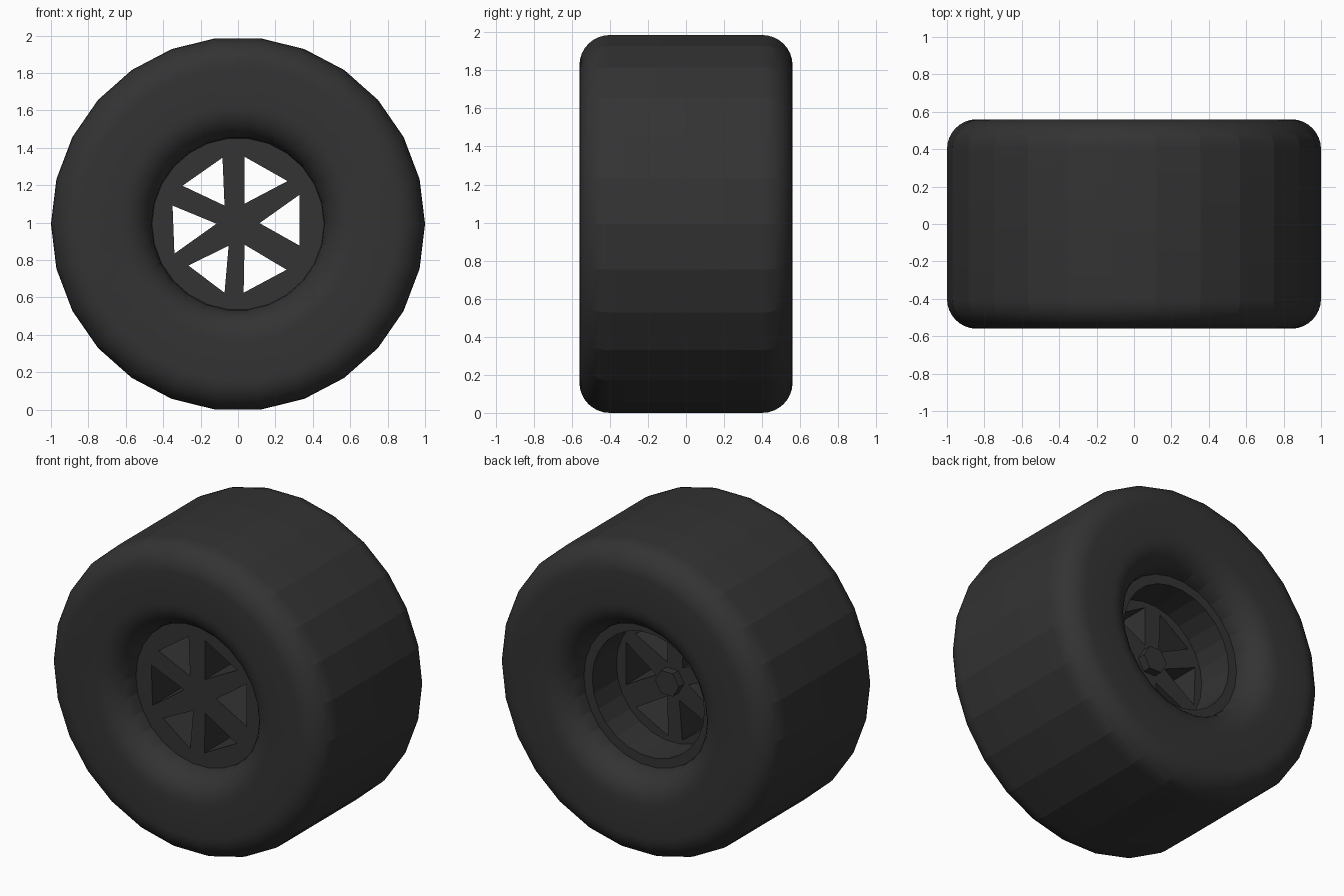
import bpy, bmesh
from math import sin, cos, pi, radians
from mathutils import Vector

if "Cube" in bpy.data.objects:
    bpy.data.objects.remove(bpy.data.objects["Cube"])

SIDES = 26
CZ = cos(pi / SIDES)          # axle height so a flat facet rests on the floor
FRONT, BACK = -0.385, 0.385   # edges of the bore
HUB_BACK = 0.14               # inner face of the spoked hub

mat = bpy.data.materials.new("dark_rubber")
mat.diffuse_color = (0.033, 0.033, 0.033, 1)
mat.use_nodes = True
mat.node_tree.nodes["Principled BSDF"].inputs["Base Color"].default_value = mat.diffuse_color


def finish(name, bm, smooth=None):
    bmesh.ops.recalc_face_normals(bm, faces=bm.faces)
    me = bpy.data.meshes.new(name)
    bm.to_mesh(me)
    bm.free()
    ob = bpy.data.objects.new(name, me)
    bpy.context.collection.objects.link(ob)
    me.materials.append(mat)
    if smooth:
        bpy.ops.object.select_all(action='DESELECT')
        ob.select_set(True)
        bpy.context.view_layer.objects.active = ob
        bpy.ops.object.shade_smooth_by_angle(angle=radians(smooth))
    return ob


def ring(bm, r, y, n=SIDES):
    return [bm.verts.new((r * cos(2 * pi * i / n), y, CZ + r * sin(2 * pi * i / n)))
            for i in range(n)]


def bridge(bm, a, b):
    for i in range(len(a)):
        j = (i + 1) % len(a)
        bm.faces.new((a[i], a[j], b[j], b[i]))


def lathe(name, profile, smooth=None):
    bm = bmesh.new()
    rings = [ring(bm, r, y) for r, y in profile]
    for a, b in zip(rings, rings[1:]):
        bridge(bm, a, b)
    return finish(name, bm, smooth)


def arc(r, y, rad, a0, a1, n=8):
    return [(r + rad * cos(radians(a0 + (a1 - a0) * i / n)),
             y + rad * sin(radians(a0 + (a1 - a0) * i / n))) for i in range(n + 1)]


# tyre: rounded inner lip, sidewall, rounded shoulder, flat tread, mirrored to the back
half = arc(0.635, FRONT, 0.175, 180, 270) + arc(0.84, -0.40, 0.16, 270, 360)
lathe("tyre", half + [(r, -y) for r, y in reversed(half)], smooth=12)

# rim barrel: flat lip at the back and the wall running in to the hub
lathe("rim_barrel", [(0.4625, BACK), (0.40, BACK), (0.40, HUB_BACK)])

# spoked hub: thick disc pierced by six triangular windows (x, z)
windows = [
    [(0.035, 1.355), (0.265, 1.225), (0.035, 1.104)],
    [(0.329, 1.152), (0.329, 0.88), (0.115, 1.0)],
    [(0.035, 0.885), (0.26, 0.751), (0.03, 0.628)],
    [(-0.05, 0.88), (-0.072, 0.628), (-0.265, 0.773)],
    [(-0.35, 1.094), (-0.34, 0.837), (-0.115, 0.997)],
    [(-0.083, 1.35), (-0.072, 1.094), (-0.297, 1.2)],
]
bm = bmesh.new()
sides = []
for y, r in ((FRONT, 0.4625), (HUB_BACK, 0.40)):
    loops = [ring(bm, r, y)]
    loops += [[bm.verts.new((x, y, z - 0.003)) for x, z in w] for w in windows]
    edges = [bm.edges.new((lp[i], lp[(i + 1) % len(lp)]))
             for lp in loops for i in range(len(lp))]
    bmesh.ops.triangle_fill(bm, edges=edges, use_beauty=True, normal=Vector((0, -1, 0)))
    sides.append(loops)
for a, b in zip(sides[0][1:], sides[1][1:]):
    bridge(bm, a, b)
finish("spoked_hub", bm)

# hexagonal axle boss on the back of the hub
bm = bmesh.new()
base, tip = ring(bm, 0.085, HUB_BACK, 6), ring(bm, 0.085, HUB_BACK + 0.055, 6)
bridge(bm, base, tip)
bm.faces.new(tip)
finish("axle_boss", bm)
